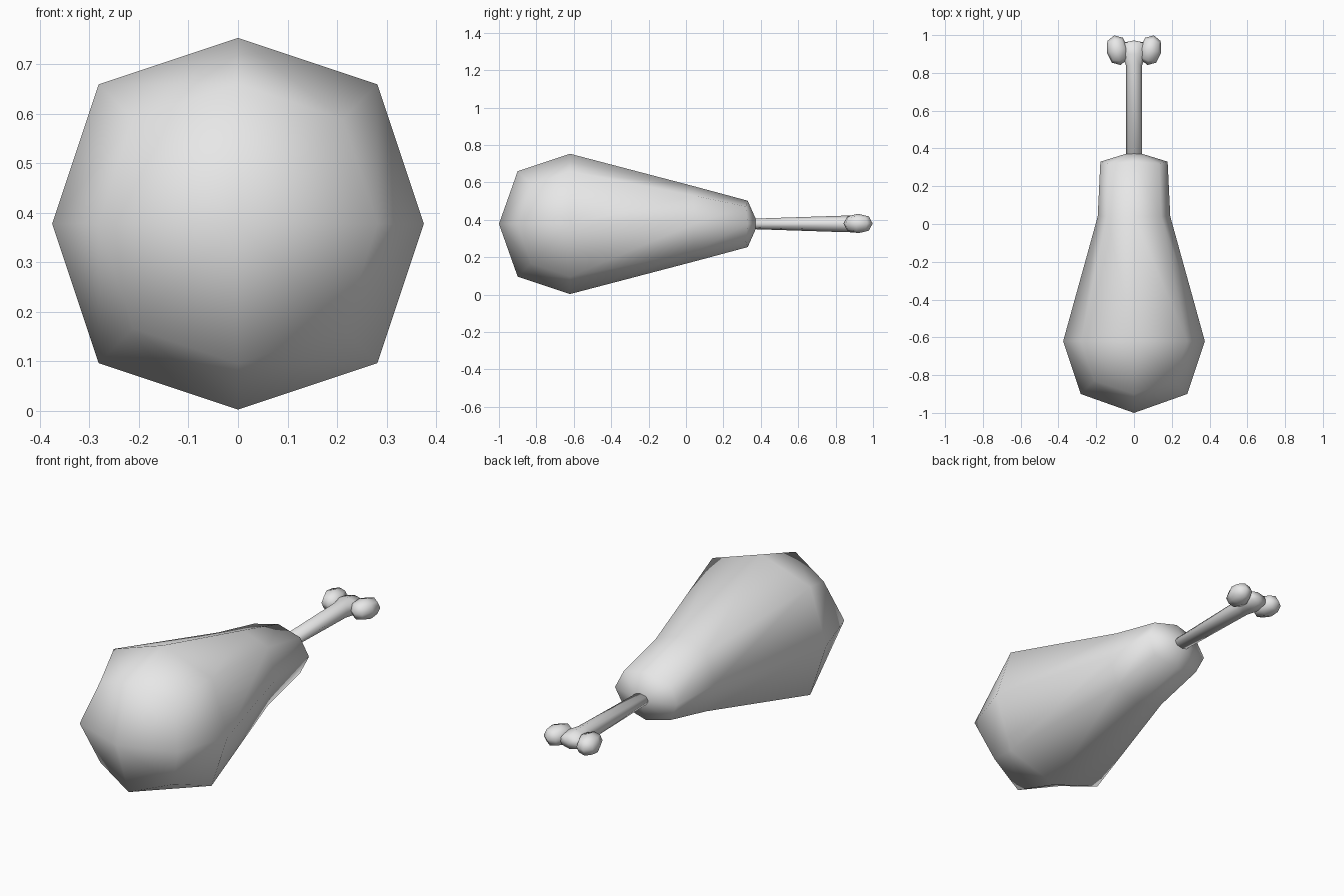
import bpy
import bmesh
import math
from mathutils import Matrix, Vector

old = bpy.data.objects.get("Cube")
if old:
    bpy.data.objects.remove(old, do_unlink=True)

MID = 0.378  # height of the long axis

grey = bpy.data.materials.new("light_grey")
grey.use_nodes = True
grey.diffuse_color = (0.8, 0.8, 0.8, 1)
grey.node_tree.nodes["Principled BSDF"].inputs["Base Color"].default_value = (0.8, 0.8, 0.8, 1)


def finish(name, bm):
    bmesh.ops.recalc_face_normals(bm, faces=bm.faces)
    for f in bm.faces:
        f.smooth = True
    mesh = bpy.data.meshes.new(name)
    bm.to_mesh(mesh)
    bm.free()
    mesh.materials.append(grey)
    obj = bpy.data.objects.new(name, mesh)
    bpy.context.collection.objects.link(obj)
    return obj


def loft(name, start, rings, end, diagonal):
    """Eight-sided rings along y, closed by four quads around a pole at each end.
    Ring: y of the axial points, y of the diagonal points, half width, half height."""
    bm = bmesh.new()
    loops = []
    for y_axial, y_diag, hx, hz in rings:
        loop = []
        for i in range(8):
            c, s = round(math.cos(i * math.pi / 4)), round(math.sin(i * math.pi / 4))
            k = diagonal if i % 2 else 1
            y = y_diag if i % 2 else y_axial
            loop.append(bm.verts.new((c * k * hx, y, MID + s * k * hz)))
        loops.append(loop)
    for a, b in zip(loops, loops[1:]):
        for i in range(8):
            j = (i + 1) % 8
            bm.faces.new((a[i], a[j], b[j], b[i]))
    for y, loop in ((start, loops[0]), (end, loops[-1])):
        pole = bm.verts.new((0, y, MID))
        for i in range(0, 8, 2):
            bm.faces.new((pole, loop[i], loop[i + 1], loop[(i + 2) % 8]))
    return finish(name, bm)


def knob(name, side):
    """Rounded cube with one cut per edge."""
    bm = bmesh.new()
    bmesh.ops.create_cube(bm, size=2)
    bmesh.ops.subdivide_edges(bm, edges=bm.edges[:], cuts=1, use_grid_fill=True)
    for v in bm.verts:
        v.co = v.co.normalized() * (1.0 if v.co.length < 1.1 else 1.04)
    turn = Matrix.Rotation(-side * math.radians(12), 4, "Z")
    place = Matrix.Translation(Vector((side * 0.088, 0.92, MID + 0.002)))
    size = Matrix.Diagonal((0.057, 0.08, 0.052, 1))
    bm.transform(place @ turn @ size)
    return finish(name, bm)


# Meat: plump front, tapering to a flattened neck
loft("meat", -1.0, [
    (-0.90, -0.83, 0.282, 0.282),
    (-0.62, -0.62, 0.375, 0.375),
    (0.04, 0.04, 0.192, 0.202),
    (0.33, 0.32, 0.178, 0.124),
], 0.385, 0.75)

# Bone shaft, widening at the far end
loft("bone_shaft", 0.34, [
    (0.36, 0.36, 0.043, 0.028),
    (0.84, 0.84, 0.043, 0.044),
    (0.90, 0.90, 0.065, 0.045),
    (0.96, 0.96, 0.058, 0.034),
], 0.972, 0.71)

# Two knuckles at the end of the bone
for side, label in ((1, "left"), (-1, "right")):
    knob("bone_knob_" + label, side)
